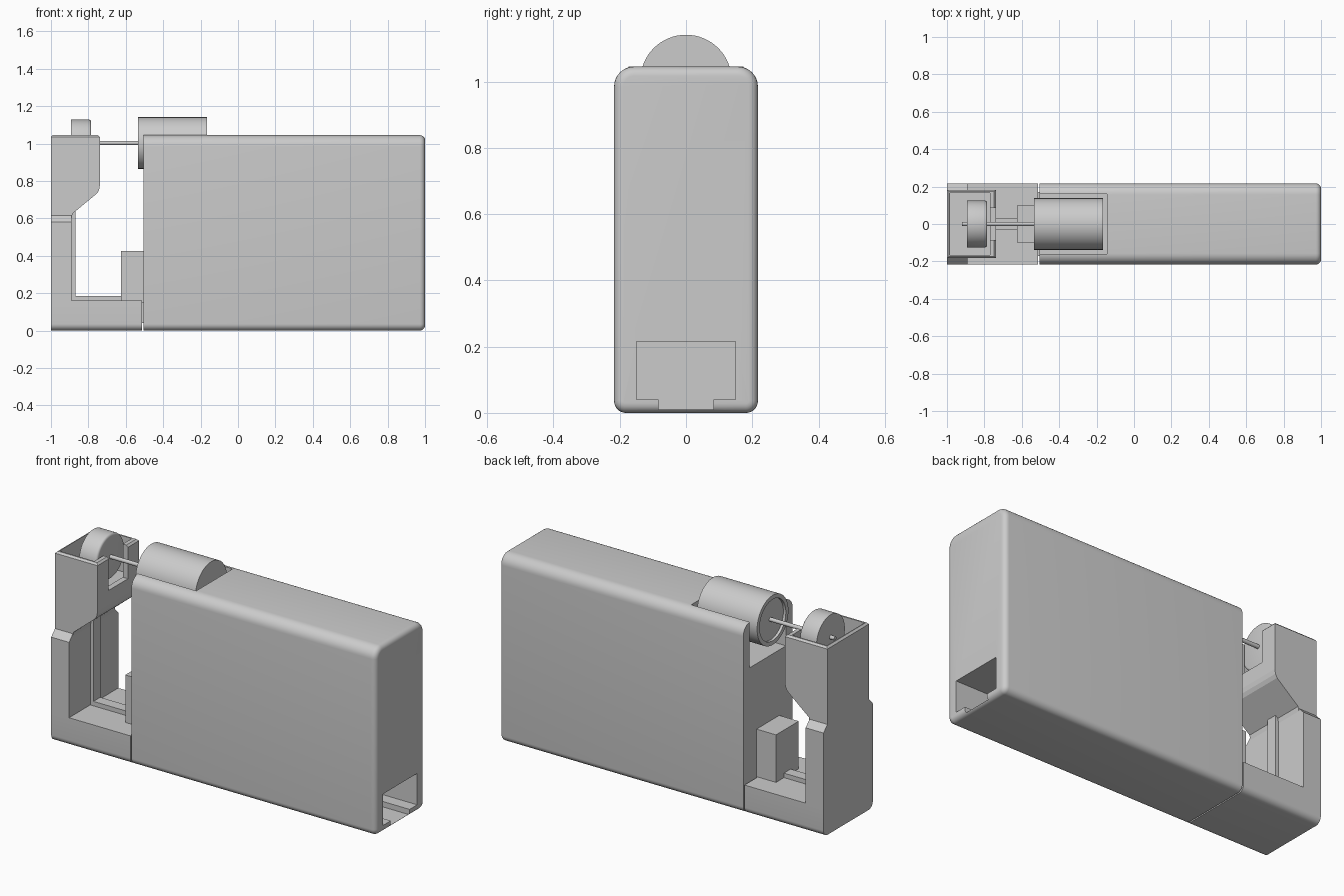
import bpy, bmesh, math
from mathutils import Matrix

if "Cube" in bpy.data.objects:
    bpy.data.objects.remove(bpy.data.objects["Cube"])

grey = bpy.data.materials.new("plain grey")
grey.diffuse_color = (0.6, 0.6, 0.6, 1)
grey.use_nodes = True
grey.node_tree.nodes["Principled BSDF"].inputs["Base Color"].default_value = grey.diffuse_color


def finish(name, bm, helper=False):
    bmesh.ops.recalc_face_normals(bm, faces=bm.faces)
    me = bpy.data.meshes.new(name)
    bm.to_mesh(me)
    bm.free()
    ob = bpy.data.objects.new(name, me)
    bpy.context.collection.objects.link(ob)
    me.materials.append(grey)
    ob.hide_render = ob.hide_viewport = helper
    return ob


def extrude(name, pts, axis, a, b, helper=False):
    """Prism: pts are (y, z) for axis x, or (x, z) for axis y."""
    bm = bmesh.new()
    put = (lambda p, t: (t, *p)) if axis == "x" else (lambda p, t: (p[0], t, p[1]))
    lo = [bm.verts.new(put(p, a)) for p in pts]
    hi = [bm.verts.new(put(p, b)) for p in pts]
    bm.faces.new(lo)
    bm.faces.new(hi)
    for i in range(len(pts)):
        j = (i + 1) % len(pts)
        bm.faces.new((lo[i], lo[j], hi[j], hi[i]))
    return finish(name, bm, helper)


def box(name, x, y, z, helper=False):
    return extrude(name, [(y[0], z[0]), (y[1], z[0]), (y[1], z[1]), (y[0], z[1])],
                   "x", x[0], x[1], helper)


def cylinder(name, x0, x1, r, z, helper=False):
    n = 64 if r > 0.05 else 20
    pts = [(r * math.cos(2 * math.pi * i / n), z + r * math.sin(2 * math.pi * i / n)) for i in range(n)]
    return extrude(name, pts, "x", x0, x1, helper)


def cut(ob, *tools):
    for t in tools:
        m = ob.modifiers.new("cut", "BOOLEAN")
        m.object = t
        m.solver = "EXACT"


def smooth(ob):
    bpy.ops.object.select_all(action="DESELECT")
    bpy.context.view_layer.objects.active = ob
    ob.select_set(True)
    bpy.ops.object.shade_smooth_by_angle(angle=math.radians(35))


def bevel_edges(ob, rule, r, segments):
    bm = bmesh.new()
    bm.from_mesh(ob.data)
    edges = [e for e in bm.edges if rule(e.verts[0].co, e.verts[1].co)]
    bmesh.ops.bevel(bm, geom=edges, offset=r, segments=segments, profile=0.5, affect="EDGES")
    bm.to_mesh(ob.data)
    bm.free()


def rounded(w, top, r_top, r_bot):
    """Upright section with rounded lower and, optionally, upper corners."""
    pts = []
    for cy, cz, r, start in ((w - r_bot, r_bot, r_bot, -90), (w - r_top, top - r_top, r_top, 0),
                             (r_top - w, top - r_top, r_top, 90), (r_bot - w, r_bot, r_bot, 180)):
        n = 8 if r else 0
        for i in range(n + 1):
            a = math.radians(start + 90 * i / max(n, 1))
            pts.append((cy + r * math.cos(a), cz + r * math.sin(a)))
    return pts


W, TOP, AXIS = 0.217, 1.045, 1.003

# main case: rounded long edges and a softened far end
case = extrude("case", rounded(W, TOP, 0.06, 0.036), "x", -0.505, 1)
bevel_edges(case, lambda a, b: a.x > 0.99 and b.x > 0.99, 0.028, 5)
smooth(case)
cut(case,
    box("motor_bay_cutter", (-0.6, -0.145), (-0.16, 0.16), (0.79, 1.2), True),
    box("port_cutter", (0.55, 1.1), (-0.15, 0.15), (0.04, 0.215), True),
    box("port_groove_cutter", (0.55, 1.1), (-0.083, 0.083), (0.01, 0.06), True))

# base arm with seam to the case
base = extrude("base_arm", rounded(W, 0.16, 0, 0.036), "x", -1, -0.512)
smooth(base)
box("seam_tongue", (-0.52, -0.5), (-0.17, 0.17), (0.04, 0.15))

# upright column with sloped shoulders
extrude("column", [(-W, 0.15), (W, 0.15), (W, 0.58), (0.183, 0.615), (-0.183, 0.615), (-W, 0.58)],
        "x", -1, -0.89)

# cable ribs along the column and base
box("column_rib", (-0.9, -0.87), (-0.03, 0.03), (0.15, 0.64))
box("base_rib", (-0.89, -0.62), (-0.03, 0.03), (0.15, 0.185))

# connector block against the case
box("connector_block", (-0.625, -0.5), (-0.1, 0.1), (0.15, 0.425))

# wheel housing: tapered below, open at the top and slotted toward the motor
housing = extrude("wheel_housing",
                  [(-1, 0.6), (-0.89, 0.6), (-0.885, 0.625), (-0.752, 0.735), (-0.742, 0.755),
                   (-0.738, 0.78), (-0.738, TOP), (-1, TOP)], "y", -0.183, 0.183)
bevel_edges(housing, lambda a, b: a.z > 1.04 and b.z > 1.04, 0.01, 1)
cut(housing,
    box("housing_cavity_cutter", (-0.985, -0.77), (-0.165, 0.165), (0.845, 1.2), True),
    box("housing_slot_cutter", (-0.8, -0.7), (-0.085, 0.085), (0.86, 1.2), True))

# motor with a shallow recessed front face
motor = cylinder("motor", -0.535, -0.165, 0.138, AXIS)
smooth(motor)
cut(motor, cylinder("motor_face_cutter", -0.6, -0.52, 0.115, AXIS, True))

# axle
smooth(cylinder("axle", -0.92, -0.5, 0.011, AXIS))

# wheel with a softened rim
wheel = cylinder("wheel", -0.892, -0.785, 0.125, AXIS)
bevel_edges(wheel, lambda a, b: a.x > -0.79 and b.x > -0.79, 0.012, 3)
smooth(wheel)
